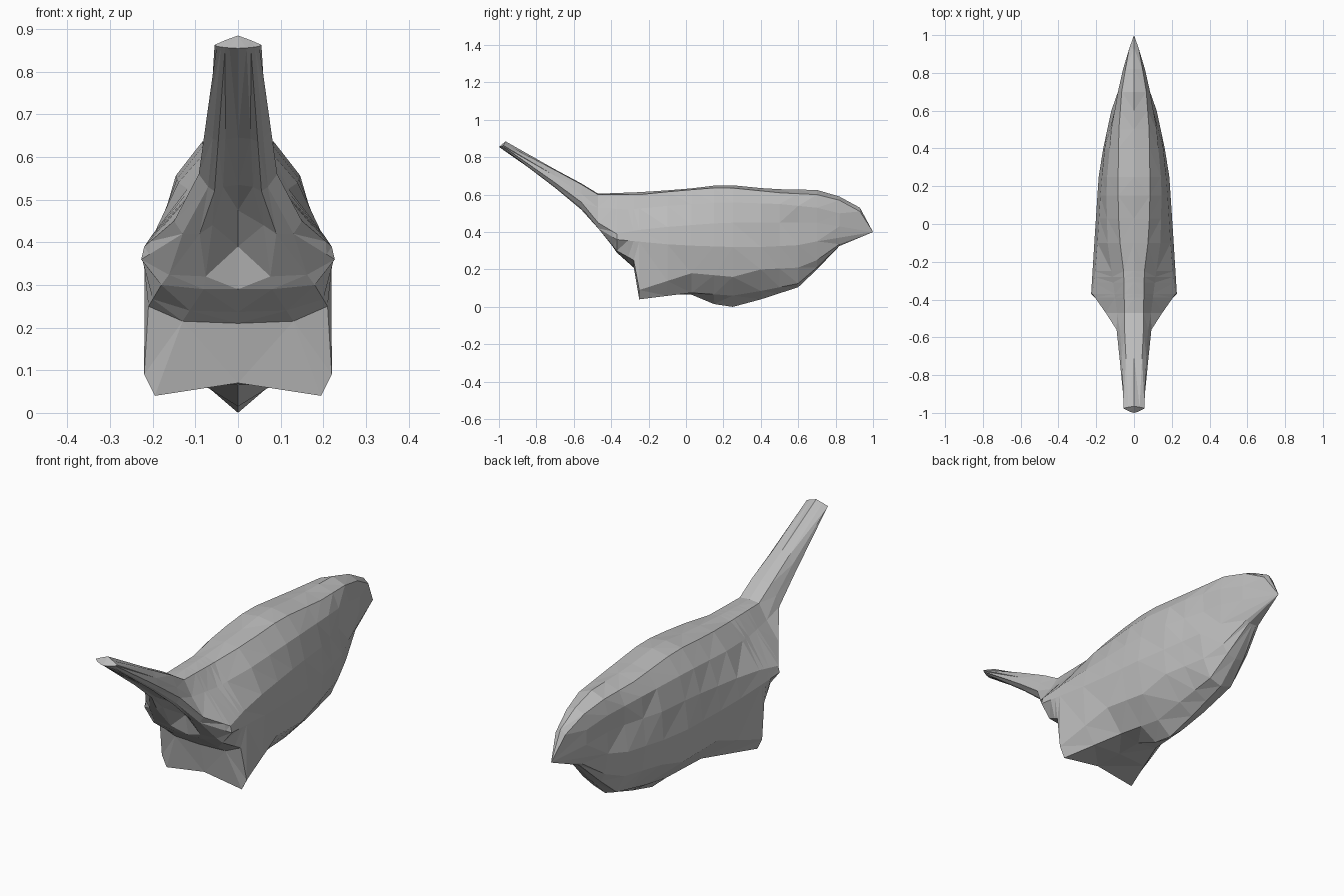
import bpy
import bmesh

# Remove the default object
default_cube = bpy.data.objects.get("Cube")
if default_cube:
    bpy.data.objects.remove(default_cube, do_unlink=True)


def make_material(name, colour):
    material = bpy.data.materials.new(name)
    material.use_nodes = True
    material.diffuse_color = colour
    shader = material.node_tree.nodes["Principled BSDF"]
    shader.inputs["Base Color"].default_value = colour
    return material


def point_on_rail(rail, station):
    """Linear position on a rail of (y, half width, height) points, beak to tail."""
    for (y_a, x_a, z_a), (y_b, x_b, z_b) in zip(rail, rail[1:]):
        if y_a >= station >= y_b:
            factor = (y_a - station) / (y_a - y_b)
            return x_a + factor * (x_b - x_a), z_a + factor * (z_b - z_a)
    return rail[-1][1], rail[-1][2]


# Beak point and tail end shared by the rails
beak = (1, 0, .4)

# Ridge along the middle of the head, back and tail
spine = [beak, (.93, 0, .53), (.82, 0, .59), (.7, 0, .625), (.45, 0, .63),
         (.2, 0, .655), (.05, 0, .635), (-.2, 0, .615), (-.47, 0, .605),
         (-.56, 0, .66), (-.7, 0, .735), (-.965, 0, .885)]

# Edge of the flat back and flat top of the tail
back_edge = [beak, (.93, .025, .51), (.82, .045, .57), (.7, .065, .6),
             (.5, .08, .61), (.2, .085, .64), (-.05, .08, .62),
             (-.25, .055, .6), (-.47, .05, .6), (-.56, .05, .655),
             (-.965, .03, .874)]

# Rounded upper side
shoulder = [beak, (.82, .058, .5), (.7, .085, .53), (.5, .12, .55),
            (.2, .147, .56), (-.1, .14, .54), (-.31, .11, .52),
            (-.47, .09, .53), (-.56, .075, .605), (-.7, .065, .7),
            (-.965, .055, .863)]

# Upper flank, running back to the folded wing tip
flank = [beak, (.82, .057, .43), (.7, .083, .45), (.6, .1, .45),
         (.4, .155, .45), (.2, .175, .45), (-.2, .2, .42),
         (-.37, .22, .39), (-.47, .15, .45), (-.56, .092, .56),
         (-.965, .05, .86)]

# Widest line of the body
widest = [beak, (.82, .05, .37), (.7, .085, .35), (.6, .12, .33),
          (.4, .163, .32), (.25, .187, .32), (-.05, .207, .33),
          (-.37, .227, .36), (-.47, .13, .42), (-.56, .07, .53),
          (-.965, .04, .858)]

# Lower flank, ending in the rear foot
lower_flank = [beak, (.82, .035, .335), (.7, .07, .25), (.6, .1, .21),
               (.4, .15, .2), (.25, .16, .16), (.03, .18, .18),
               (-.25, .22, .09), (-.28, .21, .25), (-.37, .18, .3),
               (-.47, .09, .42), (-.56, .055, .52), (-.965, .03, .857)]

# Outer edge of the belly
belly_edge = [beak, (.82, .02, .325), (.7, .045, .21), (.6, .06, .125),
              (.4, .07, .085), (.25, .07, .06), (.03, .1, .075),
              (-.25, .195, .04), (-.28, .13, .215), (-.37, .08, .29),
              (-.47, .06, .44), (-.56, .035, .53), (-.965, .02, .856)]

# Keel below, rising over the vent into the underside of the tail
keel = [beak, (.82, 0, .325), (.7, 0, .2), (.6, 0, .105), (.4, 0, .04),
        (.25, 0, 0), (.15, 0, .015), (.03, 0, .065), (-.25, 0, .07),
        (-.28, 0, .21), (-.37, 0, .29), (-.39, 0, .39), (-.47, 0, .475),
        (-.56, 0, .535), (-.965, 0, .855)]

rails = [spine, back_edge, shoulder, flank, widest, lower_flank, belly_edge, keel]
stations = [.93, .82, .7, .6, .5, .4, .25, .15, .03, -.1, -.25,
            -.28, -.31, -.37, -.39, -.47, -.56, -.7, -.965]

# Loft the half sections, mirrored into full rings
bm = bmesh.new()
beak_vert = bm.verts.new((beak[1], beak[0], beak[2]))
rings = []
for station in stations:
    left = [point_on_rail(rail, station) for rail in rails]
    right = [(-x, z) for x, z in reversed(left[1:-1])]
    rings.append([bm.verts.new((x, station, z)) for x, z in left + right])

# The tail end slants out to a point at its lower middle
for index, vert in enumerate(rings[-1]):
    depth = min(index, len(rings[-1]) - index) / (len(rails) - 1)
    vert.co.y -= .035 * depth

count = len(rings[0])
for i in range(count):
    j = (i + 1) % count
    bm.faces.new((beak_vert, rings[0][i], rings[0][j]))
    for ahead, behind in zip(rings, rings[1:]):
        bm.faces.new((ahead[i], behind[i], behind[j], ahead[j]))
bm.faces.new(rings[-1])

# Faceted triangles with outward normals
bmesh.ops.triangulate(bm, faces=bm.faces[:], quad_method='SHORT_EDGE')
bmesh.ops.recalc_face_normals(bm, faces=bm.faces[:])

mesh = bpy.data.meshes.new("bird_body")
bm.to_mesh(mesh)
bm.free()
mesh.materials.append(make_material("plain_grey", (.5, .5, .5, 1)))
body = bpy.data.objects.new("bird_body", mesh)
bpy.context.collection.objects.link(body)
